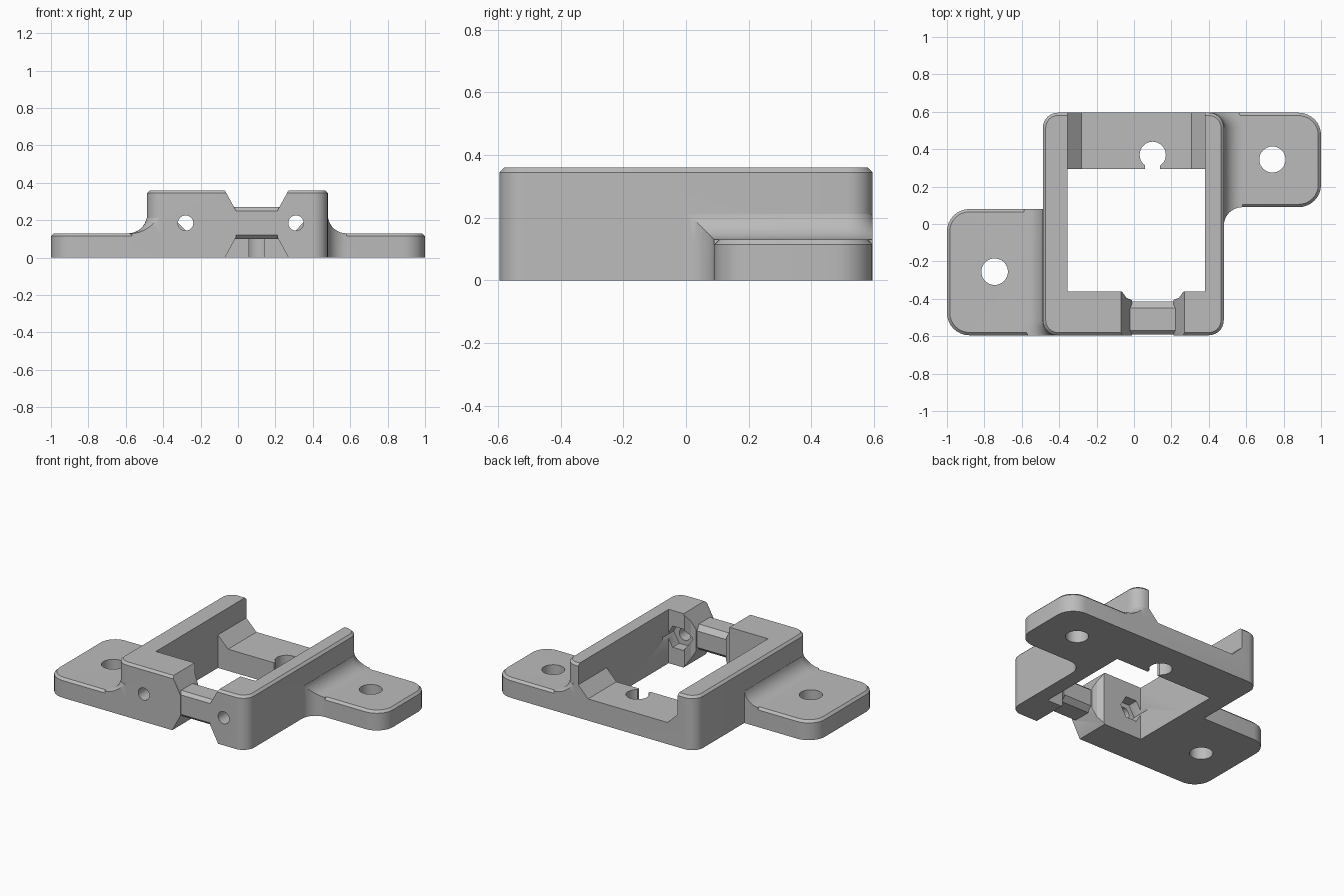
import bpy, bmesh, math
from mathutils import Vector

cube = bpy.data.objects.get("Cube")
if cube:
    bpy.data.objects.remove(cube, do_unlink=True)

grey = bpy.data.materials.new("plain grey")
grey.use_nodes = True
grey.diffuse_color = (0.5, 0.5, 0.5, 1)
grey.node_tree.nodes["Principled BSDF"].inputs["Base Color"].default_value = (0.5, 0.5, 0.5, 1)


def loft(name, loops):
    """Closed solid through loops of 3D points with equal counts."""
    bm = bmesh.new()
    rings = [[bm.verts.new(p) for p in loop] for loop in loops]
    n = len(rings[0])
    bm.faces.new(rings[0])
    bm.faces.new(rings[-1])
    for a, b in zip(rings, rings[1:]):
        for i in range(n):
            j = (i + 1) % n
            bm.faces.new((a[i], a[j], b[j], b[i]))
    bmesh.ops.recalc_face_normals(bm, faces=bm.faces)
    mesh = bpy.data.meshes.new(name)
    bm.to_mesh(mesh)
    bm.free()
    mesh.materials.append(grey)
    ob = bpy.data.objects.new(name, mesh)
    bpy.context.collection.objects.link(ob)
    return ob


def prism(name, pts, axis, a, b):
    """Extrude a 2D outline along an axis from a to b."""
    place = {"x": lambda p, t: (t, *p), "y": lambda p, t: (p[0], t, p[1]), "z": lambda p, t: (*p, t)}[axis]
    return loft(name, [[place(p, t) for p in pts] for t in (a, b)])


def stack(name, outline, levels):
    """Loft an outline function through (offset, z) levels."""
    return loft(name, [[(*p, z) for p in outline(off)] for off, z in levels])


def arc(cx, cy, r, start, end, n):
    return [(cx + r * math.cos(math.radians(start + (end - start) * i / n)),
             cy + r * math.sin(math.radians(start + (end - start) * i / n))) for i in range(n + 1)]


def circle(cx, cy, r, n=32):
    return arc(cx, cy, r, 0, 360, n)[:-1]


def rounded(x0, x1, y0, y1, r):
    def outline(off):
        pts = []
        for k, (x, y) in enumerate([(x1 - r, y1 - r), (x0 + r, y1 - r), (x0 + r, y0 + r), (x1 - r, y0 + r)]):
            pts += arc(x, y, r + off, 90 * k, 90 * k + 90, 8)
        return pts
    return outline


def combine(target, other, operation):
    mod = target.modifiers.new("combine", "BOOLEAN")
    mod.operation, mod.object, mod.solver = operation, other, "EXACT"
    bpy.context.view_layer.objects.active = target
    bpy.ops.object.modifier_apply(modifier=mod.name)
    bpy.data.objects.remove(other, do_unlink=True)


def web(off):
    """Concave corner between right tab and frame."""
    return [(0.42, 0.14), (0.58, 0.14)] + arc(0.58, -0.01, 0.1 - off, 90, 180, 10) + [(0.42, -0.01)]


# Outlines and heights
TOP, TAB, FILLET, CH = 0.36, 0.13, 0.1, 0.015
body = rounded(-0.487, 0.48, -0.595, 0.595, 0.08)
left_tab = rounded(0.28, 1.0, 0.09, 0.595, 0.12)
right_tab = rounded(-1.0, -0.28, -0.595, 0.08, 0.12)
tab_levels = [(0, 0), (0, TAB - CH), (-CH, TAB)]

# Frame with tabs
frame = stack("mounting_frame", body, [(0, 0), (0, TOP - CH), (-CH, TOP)])
for outline in (left_tab, right_tab, web):
    combine(frame, stack("tab", outline, tab_levels), "UNION")

# Curved fillet between tabs and frame, clipped to the tab outlines
levels = [(FILLET, 0.06)] + [(x - FILLET, z) for x, z in
                             [(2 * FILLET - FILLET * math.cos(math.radians(a)),
                               TAB + FILLET - FILLET * math.sin(math.radians(a)))
                              for a in range(90, 0, -10)]]
skirt = stack("fillet", body, levels)
clip = stack("clip", left_tab, [(0, 0.03), (0, 0.3)])
for outline in (right_tab, web):
    combine(clip, stack("clip_part", outline, [(0, 0.03), (0, 0.3)]), "UNION")
combine(skirt, clip, "INTERSECT")
combine(frame, skirt, "UNION")

# Openings
rect = lambda x0, x1, y0, y1: [(x0, y0), (x1, y0), (x1, y1), (x0, y1)]
cutters = [
    prism("window", rect(-0.355, 0.38, -0.36, 0.295), "z", -0.1, 0.5),
    prism("back_channel", [(-0.355, 0.5), (-0.355, 0.22), (-0.28, 0.145), (0.308, 0.145), (0.38, 0.22), (0.38, 0.5)],
          "y", 0.2, 0.7),
    prism("back_slot", rect(0.06, 0.14, 0.25, 0.36), "z", -0.1, 0.5),
    prism("back_hole", circle(0.1, 0.37, 0.07), "z", -0.1, 0.5),
    prism("left_tab_hole", circle(0.74, 0.345, 0.07), "z", -0.1, 0.5),
    prism("right_tab_hole", circle(-0.745, -0.255, 0.071), "z", -0.1, 0.5),
    prism("front_notch", [(-0.07, TOP), (-0.07, 0.4), (0.27, 0.4), (0.27, TOP), (0.21, 0.25), (0.21, 0.11),
                          (0.27, 0), (0.27, -0.1), (-0.07, -0.1), (-0.07, 0), (-0.01, 0.11), (-0.01, 0.25)],
          "y", -0.7, -0.3),
    prism("notch_recess", [(-0.065, -0.3), (-0.065, -0.36), (-0.04, -0.395), (0.01, -0.415), (0.19, -0.415),
                           (0.24, -0.395), (0.265, -0.36), (0.265, -0.3)], "z", -0.1, 0.5),
]
for x in (-0.28, 0.31):
    cutters.append(prism("screw_hole", circle(x, 0.185, 0.041), "y", -0.7, -0.3))
    cutters.append(prism("nut_pocket", circle(x, 0.185, 0.082, 6), "y", -0.43, -0.3))
for cutter in cutters:
    combine(frame, cutter, "DIFFERENCE")

# Cross bar in the front notch
bar = prism("front_bar", [(-0.59, 0.12), (-0.57, 0.1), (-0.45, 0.1), (-0.415, 0.13),
                          (-0.415, 0.24), (-0.45, 0.27), (-0.57, 0.27), (-0.59, 0.25)], "x", -0.03, 0.23)
combine(frame, bar, "UNION")

bpy.ops.object.select_all(action="DESELECT")
frame.select_set(True)
bpy.context.view_layer.objects.active = frame
bpy.ops.object.shade_smooth_by_angle(angle=math.radians(30))
